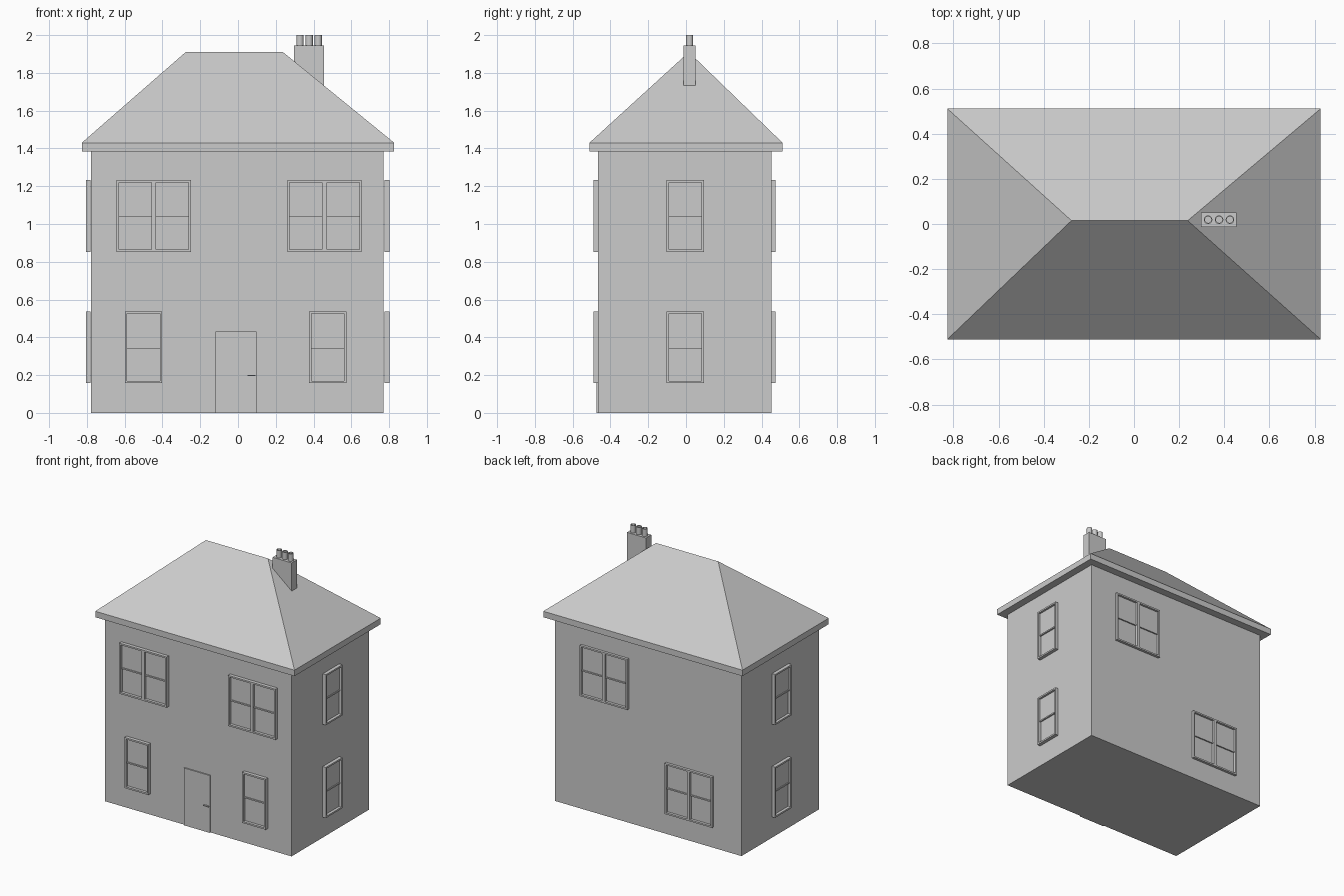
import bpy, bmesh, math
from mathutils import Matrix, Vector

if "Cube" in bpy.data.objects:
    bpy.data.objects.remove(bpy.data.objects["Cube"])


def finish(name, bm):
    bmesh.ops.recalc_face_normals(bm, faces=bm.faces)
    me = bpy.data.meshes.new(name)
    bm.to_mesh(me)
    bm.free()
    ob = bpy.data.objects.new(name, me)
    bpy.context.collection.objects.link(ob)
    return ob


def add_box(bm, lo, hi):
    lo, hi = Vector(lo), Vector(hi)
    m = Matrix.Translation((lo + hi) / 2) @ Matrix.Diagonal((*(hi - lo), 1))
    bmesh.ops.create_cube(bm, size=1, matrix=m)


def box(name, lo, hi):
    bm = bmesh.new()
    add_box(bm, lo, hi)
    return finish(name, bm)


def window(name, centre, angle, panes):
    """Sash window facing -y before turning; origin at wall, bottom centre."""
    bm = bmesh.new()
    w, h, t, d = 0.197, 0.38, 0.012, 0.026
    for i in range(panes):
        x0 = (i - panes / 2) * w
        x1 = x0 + w
        # outer frame
        add_box(bm, (x0, -d, 0), (x0 + t, 0, h))
        add_box(bm, (x1 - t, -d, 0), (x1, 0, h))
        add_box(bm, (x0 + t, -d, 0), (x1 - t, 0, t))
        add_box(bm, (x0 + t, -d, h - t), (x1 - t, 0, h))
        # lower sash, forward upper sash and meeting rail
        add_box(bm, (x0 + t, -0.005, t), (x1 - t, 0, h / 2))
        add_box(bm, (x0 + t, -0.010, h / 2), (x1 - t, 0, h - t))
        add_box(bm, (x0 + t, -0.016, h / 2 - 0.005), (x1 - t, 0, h / 2 + 0.005))
    ob = finish(name, bm)
    ob.location = centre
    ob.rotation_euler.z = angle


# walls
X0, X1, Y0, Y1 = -0.778, 0.77, -0.465, 0.453
box("walls", (X0, Y0, 0), (X1, Y1, 1.39))

# hipped roof with fascia
bm = bmesh.new()
ex, ey = 0.827, 0.511
pts = [(sx * ex, sy * ey, z) for sx in (-1, 1) for sy in (-1, 1) for z in (1.385, 1.43)]
pts += [(-0.277, 0.015, 1.91), (0.238, 0.015, 1.91)]
bmesh.ops.convex_hull(bm, input=[bm.verts.new(p) for p in pts])
bmesh.ops.dissolve_limit(bm, angle_limit=0.01, verts=bm.verts, edges=bm.edges)
finish("roof", bm)

# chimney stack
box("chimney_stack", (0.297, -0.013, 1.733), (0.455, 0.050, 1.945))

# hollow chimney pots
for i, x in enumerate((0.328, 0.377, 0.425)):
    n = 20
    bm = bmesh.new()
    rings = []
    for r, z in ((0.019, 1.94), (0.019, 2.0), (0.014, 2.0), (0.014, 1.946)):
        rings.append([bm.verts.new((x + r * math.cos(2 * math.pi * k / n),
                                    0.019 + r * math.sin(2 * math.pi * k / n), z))
                      for k in range(n)])
    for a, b in zip(rings, rings[1:]):
        for k in range(n):
            bm.faces.new((a[k], a[(k + 1) % n], b[(k + 1) % n], b[k]))
    bm.faces.new(rings[-1])
    ob = finish(f"chimney_pot_{i + 1}", bm)
    for p in ob.data.polygons:
        p.use_smooth = len(p.vertices) == 4 and abs(p.normal.z) < 0.5

# windows
LOW, HIGH = 0.157, 0.853
window("front_window_upper_left", (-0.446, Y0, HIGH), 0, 2)
window("front_window_upper_right", (0.458, Y0, HIGH), 0, 2)
window("front_window_lower_left", (-0.50, Y0, LOW), 0, 1)
window("front_window_lower_right", (0.475, Y0, LOW), 0, 1)
window("back_window_upper", (0.355, Y1 - 0.006, HIGH), math.pi, 2)
window("back_window_lower", (-0.35, Y1 - 0.006, LOW), math.pi, 2)
for level, z in (("lower", LOW), ("upper", HIGH)):
    window(f"right_window_{level}", (X1 + 0.005, -0.004, z), math.pi / 2, 1)
    window(f"left_window_{level}", (X0 - 0.002, -0.004, z), -math.pi / 2, 1)

# front door and handle
box("door", (-0.118, Y0 - 0.009, 0), (0.098, Y0 + 0.01, 0.43))
box("door_handle", (0.05, Y0 - 0.02, 0.194), (0.092, Y0 - 0.005, 0.201))
